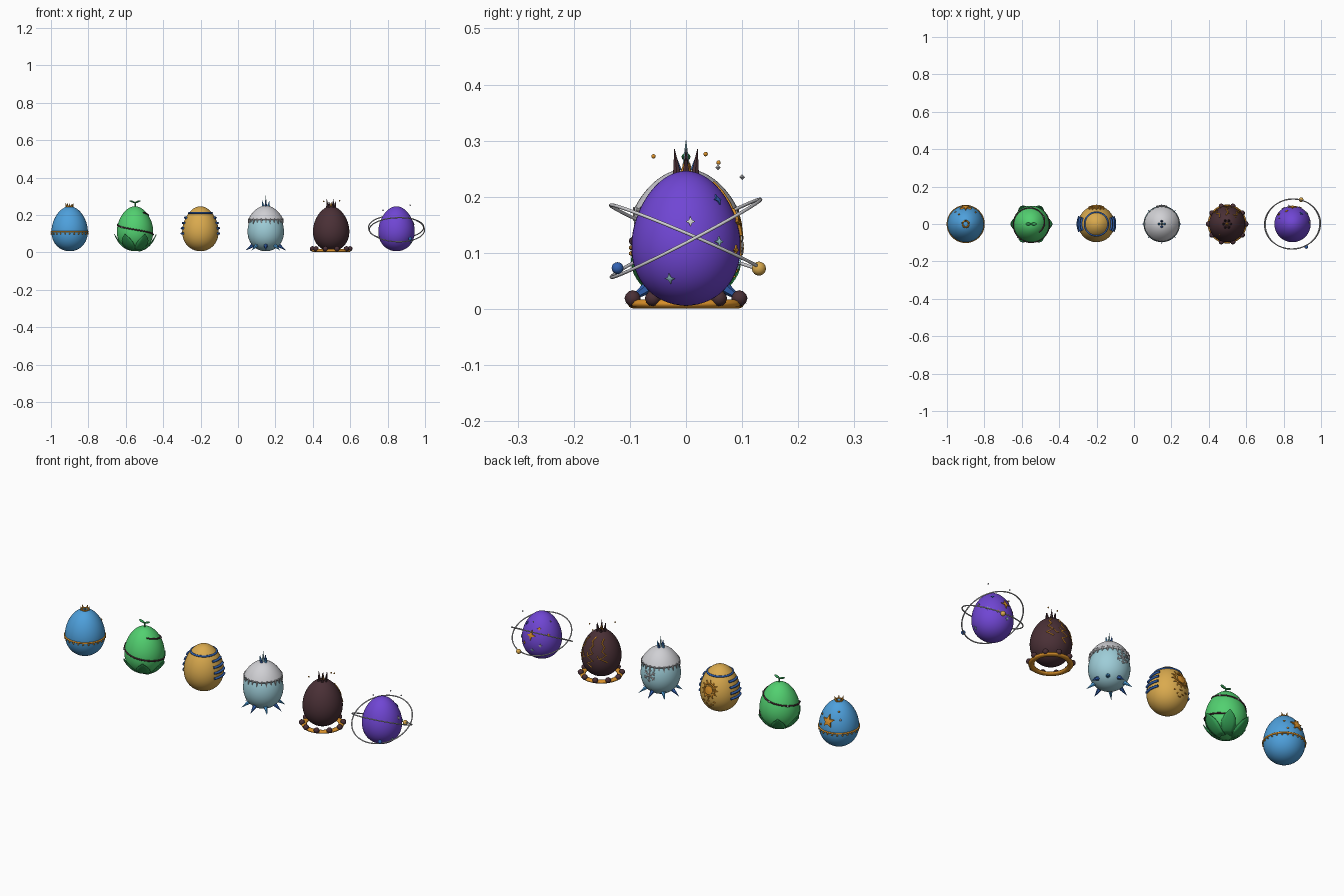
import bpy, bmesh, math
from mathutils import Vector
from math import sin, cos, pi, radians

if "Cube" in bpy.data.objects:
    bpy.data.objects.remove(bpy.data.objects["Cube"])

def mat(name, r, g, b):
    m = bpy.data.materials.new(name)
    lin = lambda c: ((c / 255 + 0.055) / 1.055) ** 2.4
    m.diffuse_color = (lin(r), lin(g), lin(b), 1)
    m.use_nodes = True
    m.node_tree.nodes["Principled BSDF"].inputs["Base Color"].default_value = m.diffuse_color
    return m

SKY = mat("sky blue", 78, 160, 220)
GREEN = mat("leaf green", 82, 208, 112)
MOSS = mat("deep green", 52, 158, 84)
SAND = mat("sand gold", 218, 170, 78)
WHITE = mat("silver white", 208, 208, 212)
ICE = mat("pale ice", 158, 205, 216)
BROWN = mat("dark brown", 74, 48, 54)
PURPLE = mat("purple", 112, 70, 212)
AMBER = mat("amber", 218, 145, 42)
NAVY = mat("deep blue", 50, 98, 178)

X = [-0.9 + 0.3495 * i for i in range(6)]
BACK = pi / 2

def rad(z):
    c = max(-1, min(1, 1 - (z - 0.006) / 0.12))
    return 0.0965 * math.sqrt(1 - c * c) * (1 + 0.13 * c)

def surf(x, phi, z, h=0.0):
    r = rad(z) + h
    return Vector((x + r * cos(phi), r * sin(phi), z))

def finish(bm, name, m, smooth=True):
    bmesh.ops.recalc_face_normals(bm, faces=bm.faces)
    me = bpy.data.meshes.new(name)
    bm.to_mesh(me)
    bm.free()
    me.materials.append(m)
    ob = bpy.data.objects.new(name, me)
    bpy.context.collection.objects.link(ob)
    if smooth:
        me.polygons.foreach_set("use_smooth", [True] * len(me.polygons))
    return ob

def lathe(name, x, prof, m, n=48):
    bm = bmesh.new()
    rows = [[bm.verts.new((x + r * cos(2 * pi * k / n), r * sin(2 * pi * k / n), z))
             for k in range(n)] for r, z in prof]
    for a, b in zip(rows, rows[1:]):
        for k in range(n):
            bm.faces.new((a[k], a[(k + 1) % n], b[(k + 1) % n], b[k]))
    bmesh.ops.remove_doubles(bm, verts=bm.verts, dist=1e-5)
    return finish(bm, name, m)

def shell(name, x, m, t0=0.0, sx=1.0, sz=1.0):
    prof = []
    for i in range(33):
        t = t0 + (pi - t0) * i / 32
        prof.append((0.0965 * sx * sin(t) * (1 + 0.13 * cos(t)), 0.126 - 0.12 * sz * cos(t)))
    return lathe(name, x, prof, m)

def ball(name, p, r, m, sub=2):
    bm = bmesh.new()
    bmesh.ops.create_icosphere(bm, subdivisions=sub, radius=r)
    bmesh.ops.translate(bm, verts=bm.verts, vec=Vector(p))
    return finish(bm, name, m)

def gem(name, p, r, m):
    bm = bmesh.new()
    bmesh.ops.create_uvsphere(bm, u_segments=4, v_segments=2, radius=r)
    bmesh.ops.translate(bm, verts=bm.verts, vec=Vector(p))
    return finish(bm, name, m, False)

def cone(name, base, tip, r, m, n=6):
    base, tip = Vector(base), Vector(tip)
    d = tip - base
    bm = bmesh.new()
    bmesh.ops.create_cone(bm, cap_ends=True, segments=n, radius1=r, radius2=0, depth=d.length)
    bmesh.ops.rotate(bm, verts=bm.verts, matrix=d.to_track_quat('Z', 'Y').to_matrix())
    bmesh.ops.translate(bm, verts=bm.verts, vec=(base + tip) / 2)
    return finish(bm, name, m, False)

def ring(name, p, R, r, m, rot=(0, 0, 0), flat=1):
    bpy.ops.mesh.primitive_torus_add(location=p, rotation=rot, major_radius=R, minor_radius=r,
                                     major_segments=64, minor_segments=10)
    ob = bpy.context.object
    ob.name = name
    ob.scale.z = flat
    ob.data.materials.append(m)
    bpy.ops.object.shade_smooth()
    return ob

def tube(name, pts, r, m, closed=False):
    cu = bpy.data.curves.new(name, 'CURVE')
    cu.dimensions = '3D'
    cu.bevel_depth, cu.bevel_resolution, cu.use_fill_caps = r, 2, True
    s = cu.splines.new('POLY')
    s.points.add(len(pts) - 1)
    for q, p in zip(s.points, pts):
        q.co = (*p, 1)
    s.use_cyclic_u = closed
    cu.materials.append(m)
    ob = bpy.data.objects.new(name, cu)
    bpy.context.collection.objects.link(ob)
    bpy.ops.object.select_all(action='DESELECT')
    bpy.context.view_layer.objects.active = ob
    ob.select_set(True)
    bpy.ops.object.convert(target='MESH')

# thin plate wrapped on the egg surface, outline given around (0, 0)
def plate(name, x, phi, z, pts, m, h=0.005):
    bm = bmesh.new()
    cu, cv = sum(p[0] for p in pts) / len(pts), sum(p[1] for p in pts) / len(pts)
    put = lambda u, v, e: bm.verts.new(surf(x, phi - u / rad(z + v), z + v, e))
    top, low = [put(u, v, h) for u, v in pts], [put(u, v, -0.003) for u, v in pts]
    mid = put(cu, cv, h + 0.001)
    for k in range(len(pts)):
        j = (k + 1) % len(pts)
        bm.faces.new((top[k], top[j], mid))
        bm.faces.new((low[k], low[j], top[j], top[k]))
    return finish(bm, name, m, False)

def star(n, R, r):
    return [((R if k % 2 == 0 else r) * sin(pi * k / n), (R if k % 2 == 0 else r) * cos(pi * k / n))
            for k in range(2 * n)]

def bar(w, h):
    return [(-w, -h), (w, -h), (w, h), (-w, h)]

# blue egg: beaded belt, crown, star
x = X[0]
shell("blue_egg", x, SKY)
ring("belt", (x, 0, 0.109), rad(0.109), 0.0045, AMBER)
for k in range(24):
    ball("belt_bead", surf(x, 2 * pi * k / 24, 0.099, 0.001), 0.0045, AMBER, 1)
ring("crown_band", (x, 0, 0.245), 0.017, 0.004, AMBER)
for k in range(5):
    a = BACK + 2 * pi * k / 5
    cone("crown_point", (x + 0.017 * cos(a), 0.017 * sin(a), 0.244),
         (x + 0.022 * cos(a), 0.022 * sin(a), 0.263), 0.006, AMBER)
plate("back_star", x, BACK, 0.165, star(5, 0.031, 0.014), AMBER, 0.008)
for a, z, m in ((50, 0.18, AMBER), (130, 0.175, WHITE), (60, 0.135, AMBER), (125, 0.21, AMBER)):
    ball("egg_stud", surf(x, radians(a), z), 0.005, m)

# green egg: vine spiral, sprout, cupping leaves
x = X[1]
shell("green_egg", x, GREEN)
tube("vine", [surf(x, 2 * pi * t / 48, 0.2 - 0.105 * t / 48, 0.001) for t in range(-6, 56)], 0.004, BROWN)
for t in (4, 12, 20, 30):
    ball("vine_flower", surf(x, 2 * pi * t / 48, 0.2 - 0.105 * t / 48, 0.004), 0.005, WHITE)
for k in range(6):
    bm = bmesh.new()
    rows = []
    for i in range(11):
        t = i / 10
        z = 0.009 + 0.088 * t
        w = 0.034 * sin(pi * (0.2 + 0.8 * t)) / rad(z)
        rows.append([bm.verts.new(surf(x, k * pi / 3 + w * s / 2, z, 0.003 + 0.012 * t * t))
                     for s in range(-2, 3)])
    for a, b in zip(rows, rows[1:]):
        for j in range(4):
            bm.faces.new((a[j], a[j + 1], b[j + 1], b[j]))
    bmesh.ops.remove_doubles(bm, verts=bm.verts, dist=1e-5)
    ob = finish(bm, "base_leaf", MOSS)
    ob.modifiers.new("thickness", 'SOLIDIFY').thickness = 0.004
tube("sprout_stem", [(x, 0, 0.24), (x + 0.002, 0, 0.255), (x, 0, 0.268)], 0.004, MOSS)
for s in (-1, 1):
    leaf = ball("sprout_leaf", (0, 0, 0), 1, MOSS)
    leaf.scale = (0.017, 0.008, 0.005)
    leaf.location = (x + s * 0.015, 0, 0.271)
    leaf.rotation_euler = (0, -s * 0.35, 0)

# sand egg: cap ring, side bars, sun emblem, carved marks
x = X[2]
shell("sand_egg", x, SAND)
ring("cap_ring", (x, 0, 0.21), rad(0.21), 0.005, NAVY)
for side in (0, pi):
    for z in (0.185, 0.157, 0.129, 0.101):
        tube("side_bar", [surf(x, side + 0.42 * t / 4, z, 0.003) for t in range(-4, 5)], 0.0062, NAVY)
plate("sun_disc", x, BACK, 0.145, star(12, 0.021, 0.021), AMBER, 0.006)
tube("sun_ring", [surf(x, BACK + 0.03 * sin(t * pi / 16) / rad(0.145 + 0.03 * cos(t * pi / 16)),
                       0.145 + 0.03 * cos(t * pi / 16), 0.002) for t in range(32)], 0.004, AMBER, True)
for k in range(12):
    a = pi * k / 6
    f = lambda r, d: (r * sin(a + d), r * cos(a + d))
    plate("sun_ray", x, BACK, 0.145, [f(0.032, -0.16), f(0.047, 0), f(0.032, 0.16)], AMBER)
for u, z, w, h in ((-0.03, 0.085, 0.007, 0.002), (0, 0.088, 0.008, 0.002), (0.03, 0.085, 0.007, 0.002),
                   (-0.015, 0.07, 0.002, 0.005), (0.015, 0.07, 0.007, 0.002), (0, 0.058, 0.008, 0.002)):
    plate("carved_mark", x, BACK + u / 0.09, z, bar(w, h), AMBER, 0.003)

# ice egg: snow cap with fringe, crystals, snowflake
x = X[3]
shell("ice_egg", x, ICE)
shell("snow_cap", x, WHITE, radians(114), 1.12, 1.03)
lathe("snow_cap_rim", x, [(rad(0.177) - 0.004, 0.175), (0.0935, 0.174), (0.0935, 0.18)], WHITE)
for k in range(24):
    a = 2 * pi * k / 24
    cone("cap_icicle", surf(x, a, 0.18, 0.006), surf(x, a, 0.156 - 0.006 * (k % 2), 0.004), 0.008, WHITE)
cone("top_crystal", (x, 0, 0.235), (x, 0, 0.304), 0.009, ICE)
for k in range(4):
    a = k * pi / 2
    d = Vector((cos(a), sin(a), 0))
    cone("side_crystal", Vector((x, 0, 0.238)) + d * 0.013, Vector((x, 0, 0.279)) + d * 0.02, 0.009,
         NAVY if k % 2 else SKY)
for k in range(8):
    a = k * pi / 4
    cone("base_crystal", surf(x, a, 0.04, -0.008), (x + 0.108 * cos(a), 0.108 * sin(a), 0.01),
         0.012, SKY if k % 2 else NAVY)
for k in range(6):
    a = k * pi / 3
    f = lambda r, d=0: surf(x, BACK + r * sin(a + d) / 0.095, 0.13 + r * cos(a + d), 0.002)
    tube("snowflake_arm", [f(0), f(0.016), f(0.032)], 0.0027, WHITE)
    tube("snowflake_branch", [f(0.028, -0.3), f(0.02), f(0.028, 0.3)], 0.002, WHITE)

# magma egg: glowing nest, rocks, horned top, cracks, embers
x = X[4]
shell("magma_egg", x, BROWN)
ring("lava_nest", (x, 0, 0.009), 0.09, 0.014, AMBER, flat=0.62)
for k in range(10):
    a = pi * k / 5
    ball("nest_rock", (x + 0.1 * cos(a), 0.1 * sin(a), 0.019), 0.0145, BROWN)
for k in range(6):
    a = pi * k / 3
    cone("top_horn", (x + 0.018 * cos(a), 0.018 * sin(a), 0.235),
         (x + 0.024 * cos(a), 0.024 * sin(a), 0.276 + 0.012 * (k % 2)), 0.009, BROWN)
cone("lava_core", (x, 0, 0.238), (x, 0, 0.272), 0.012, AMBER)
for a0, z0, n in ((90, 0.225, 9), (48, 0.215, 7), (132, 0.22, 7)):
    tube("lava_crack", [surf(x, radians(a0 + 7 * (-1) ** i + 3 * sin(i * 2.3)), z0 - 0.018 * i, 0)
                        for i in range(n)], 0.0035, AMBER)
for a0, z0 in ((76, 0.155), (60, 0.14), (112, 0.145)):
    tube("crack_branch", [surf(x, radians(a0 + 6 * i), z0 - 0.01 * (i % 2) - 0.006 * i) for i in range(3)],
         0.0025, AMBER)
for dx, y, z in ((-0.04, -0.058, 0.272), (0.045, 0.035, 0.276), (0.01, 0.058, 0.261)):
    ball("ember", (x + dx, y, z), 0.004, AMBER)

# purple egg: two orbits with planets, stars
x = X[5]
shell("purple_egg", x, PURPLE)
ring("orbit_a", (x, 0, 0.126), 0.15, 0.003, WHITE, (radians(27.5), radians(3), 0))
ring("orbit_b", (x, 0, 0.128), 0.146, 0.003, WHITE, (radians(-23), radians(-3), 0))
ball("blue_planet", (x + 0.073, -0.122, 0.073), 0.0105, NAVY, 3)
ball("gold_planet", (x + 0.046, 0.13, 0.072), 0.0125, SAND, 3)
plate("big_star", x, BACK, 0.155, star(4, 0.024, 0.008), AMBER)
for a, z, m in ((5, 0.156, WHITE), (37, 0.12, ICE), (-20, 0.054, ICE), (50, 0.195, NAVY),
                (65, 0.105, AMBER), (115, 0.19, AMBER), (120, 0.11, WHITE), (145, 0.16, AMBER), (95, 0.08, ICE)):
    plate("small_star", x, radians(a), z, star(4, 0.009, 0.004), m, 0.003)
for dx, y, z in ((-0.072, 0.03, 0.225), (0.073, 0.057, 0.252), (-0.02, 0.1, 0.235)):
    gem("floating_star", (x + dx, y, z), 0.005, WHITE)
